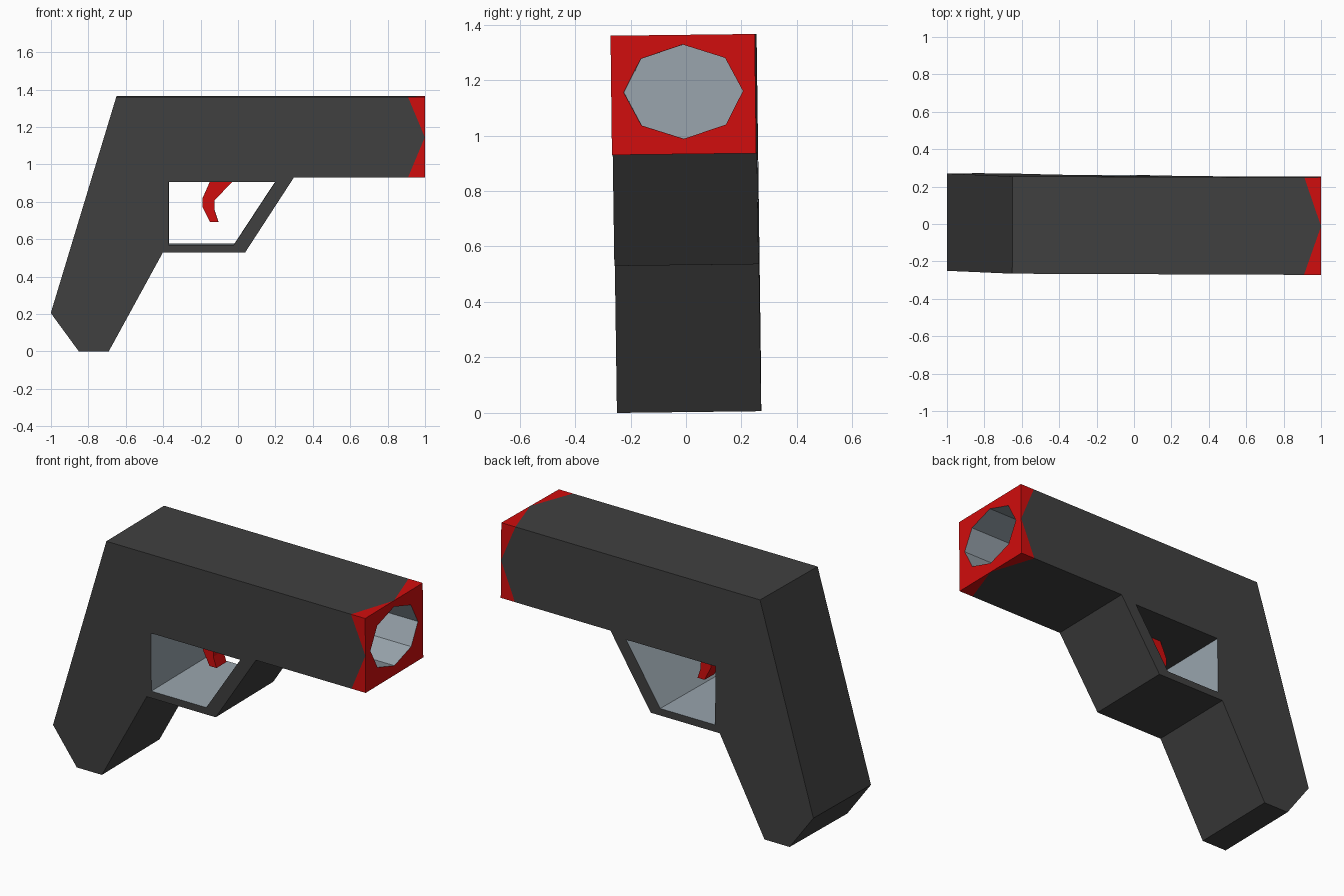
import bpy, bmesh, math
from mathutils import Matrix, Vector

if "Cube" in bpy.data.objects:
    bpy.data.objects.remove(bpy.data.objects["Cube"])

W = 0.26                                   # half thickness
X0, X1, ZB, ZT = 0.91, 1.0, 0.93, 1.36     # painted tip
ZM = (ZB + ZT) / 2


def material(name, rgb):
    m = bpy.data.materials.new(name)
    m.diffuse_color = (*rgb, 1)
    m.use_nodes = True
    m.node_tree.nodes["Principled BSDF"].inputs["Base Color"].default_value = m.diffuse_color
    return m


MATS = [material("dark grey", (0.051, 0.051, 0.051)),
        material("red", (0.64, 0.004, 0.004)),
        material("light grey", (0.32, 0.375, 0.42))]
DARK, RED, LIGHT = 0, 1, 2


def face(bm, pts, mat):
    f = bm.faces.new([bm.verts.new(p) for p in pts])
    f.material_index = mat


def side_fill(bm, loops, y, mat):
    """Flat xz face with holes at a given y."""
    edges = []
    for loop in loops:
        vs = [bm.verts.new((x, y, z)) for x, z in loop]
        edges += [bm.edges.new((vs[i - 1], vs[i])) for i in range(len(vs))]
    res = bmesh.ops.triangle_fill(bm, edges=edges, use_beauty=True, normal=(0, 1, 0))
    for f in res["geom"]:
        if isinstance(f, bmesh.types.BMFace):
            f.material_index = mat


def wall(bm, a, b, w, mat):
    face(bm, [(a[0], -w, a[1]), (b[0], -w, b[1]), (b[0], w, b[1]), (a[0], w, a[1])], mat)


def finish(bm, name):
    bmesh.ops.remove_doubles(bm, verts=bm.verts, dist=1e-5)
    bmesh.ops.recalc_face_normals(bm, faces=bm.faces)
    # the whole model leans very slightly
    rot = Matrix.Rotation(-0.004, 4, 'Z') @ Matrix.Rotation(0.012, 4, 'X')
    c = Matrix.Translation(Vector((0, 0, 0.68)))
    bm.transform(Matrix.Translation((0, 0, 0.003)) @ c @ rot @ c.inverted())
    me = bpy.data.meshes.new(name)
    bm.to_mesh(me)
    bm.free()
    for m in MATS:
        me.materials.append(m)
    bpy.context.collection.objects.link(bpy.data.objects.new(name, me))


# Body: grip, barrel and guard as one slab with an opening
bm = bmesh.new()
lower = [(X0, ZT), (-0.65, ZT), (-1, 0.205), (-0.85, 0), (-0.69, 0),
         (-0.40, 0.53), (0.04, 0.53), (0.30, ZB), (X0, ZB)]
hole = [(-0.37, 0.905), (-0.37, 0.57), (-0.02, 0.57), (0.20, 0.905)]
for y in (-W, W):
    side_fill(bm, [lower + [(X1, ZM)], hole], y, DARK)
    for z in (ZB, ZT):
        face(bm, [(X0, y, z), (X1, y, z), (X1, y, ZM)], RED)
for a, b in zip(lower[1:-2], lower[2:-1]):
    wall(bm, a, b, W, DARK)
for i in range(4):
    wall(bm, hole[i - 1], hole[i], W, DARK if i == 0 else LIGHT)
# Barrel top and underside with red corners
for z, xb in ((ZT, -0.65), (ZB, 0.30)):
    face(bm, [(xb, -W, z), (X0, -W, z), (X1, 0, z), (X0, W, z), (xb, W, z)], DARK)
    for y in (-W, W):
        face(bm, [(X0, y, z), (X1, y, z), (X1, 0, z)], RED)

# Red front plate around an eight sided bore
def ring(i, x):
    a = math.radians(45 * i)
    return (x, 0.215 * math.cos(a), ZM + 0.01 + 0.17 * math.sin(a))

def rim(i):
    a = math.radians(45 * i)
    return (X1, W * round(math.cos(a)), ZM + (ZT - ZB) / 2 * round(math.sin(a)))

XD = 0.5
for i in range(8):
    j = (i + 1) % 8
    face(bm, [rim(i), rim(j), ring(j, X1), ring(i, X1)], RED)
    face(bm, [ring(i, X1), ring(j, X1), ring(j, XD), ring(i, XD)], LIGHT)
face(bm, [ring(i, XD) for i in range(8)], LIGHT)
finish(bm, "body")

# Trigger
bm = bmesh.new()
trig = [(-0.15, 0.905), (-0.03, 0.905), (-0.125, 0.805), (-0.125, 0.75),
        (-0.105, 0.69), (-0.15, 0.69), (-0.19, 0.77), (-0.19, 0.815)]
for y in (-0.045, 0.045):
    side_fill(bm, [trig], y, RED)
for i in range(len(trig)):
    wall(bm, trig[i - 1], trig[i], 0.045, RED)
finish(bm, "trigger")
